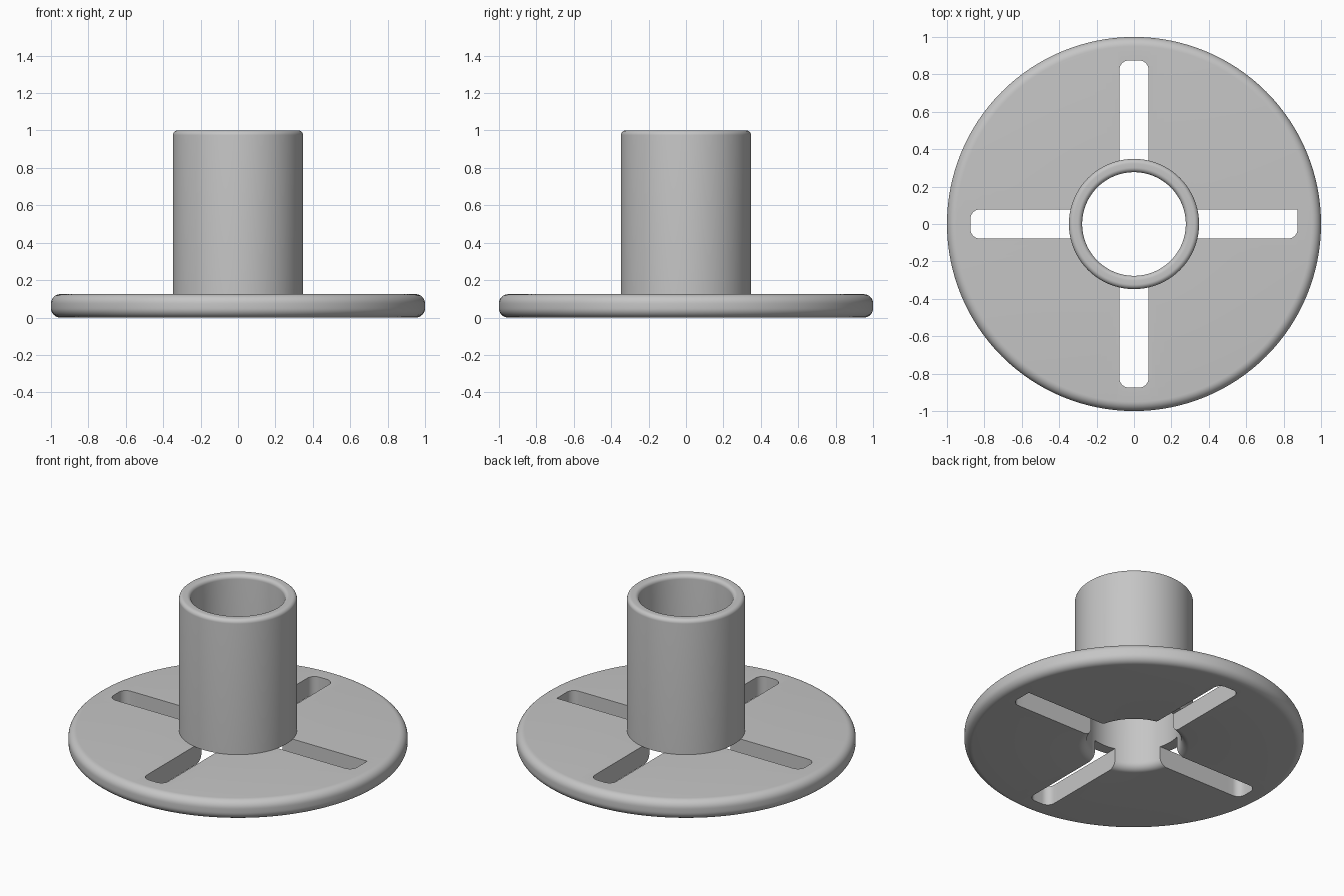
import bpy, bmesh
from math import sin, cos, pi, radians
from mathutils import Matrix, Vector

if "Cube" in bpy.data.objects:
    bpy.data.objects.remove(bpy.data.objects["Cube"])

SEGMENTS = 128
PLATE_R, PLATE_H = 1.0, 0.125
TUBE_R, BORE_R, TUBE_TOP = 0.348, 0.277, 1.0
SLOT_HALF, SLOT_END = 0.0775, 0.875

grey = bpy.data.materials.new("plain_grey")
grey.use_nodes = True
GREY = (0.56, 0.56, 0.56, 1)
grey.diffuse_color = GREY
grey.node_tree.nodes["Principled BSDF"].inputs["Base Color"].default_value = GREY


def fillet(cx, cy, radius, start, steps=8):
    """Quarter circle of points, counter-clockwise from the start angle."""
    angles = [radians(start + 90 * i / steps) for i in range(steps + 1)]
    return [(cx + radius * cos(a), cy + radius * sin(a)) for a in angles]


def make_object(name, bm):
    bmesh.ops.recalc_face_normals(bm, faces=bm.faces)
    mesh = bpy.data.meshes.new(name)
    bm.to_mesh(mesh)
    bm.free()
    mesh.materials.append(grey)
    obj = bpy.data.objects.new(name, mesh)
    bpy.context.collection.objects.link(obj)
    return obj


def lathe(name, profile):
    """Turn a closed (radius, height) profile around the z axis."""
    bm = bmesh.new()
    rings = []
    for i in range(SEGMENTS):
        a = 2 * pi * i / SEGMENTS
        rings.append([bm.verts.new((r * cos(a), r * sin(a), z)) for r, z in profile])
    n = len(profile)
    for i, ring in enumerate(rings):
        after = rings[(i + 1) % SEGMENTS]
        for j in range(n):
            k = (j + 1) % n
            bm.faces.new((ring[j], after[j], after[k], ring[k]))
    return make_object(name, bm)


def smooth(obj):
    bpy.ops.object.select_all(action="DESELECT")
    obj.select_set(True)
    bpy.context.view_layer.objects.active = obj
    bpy.ops.object.shade_smooth_by_angle(angle=radians(30))


# Round base plate with rounded rim and flared bore mouth
r = 0.05
base_plate = lathe("base_plate",
                   fillet(PLATE_R - r, r, r, -90)
                   + fillet(PLATE_R - r, PLATE_H - r, r, 0)
                   + [(BORE_R, PLATE_H)]
                   + fillet(BORE_R + r, r, r, 180))

# Upright tube with rounded lip
r = 0.025
tube = lathe("tube",
             [(BORE_R, PLATE_H), (TUBE_R, PLATE_H)]
             + fillet(TUBE_R - r, TUBE_TOP - r, r, 0)
             + fillet(BORE_R + r, TUBE_TOP - r, r, 90))

# Four radial slot cutters; the right one has one square corner
bm = bmesh.new()
r = 0.05
for turn in range(4):
    outline = [(0.15, -SLOT_HALF)] + fillet(SLOT_END - r, r - SLOT_HALF, r, -90)
    if turn == 0:
        outline.append((SLOT_END, SLOT_HALF))
    else:
        outline += fillet(SLOT_END - r, SLOT_HALF - r, r, 0)
    outline.append((0.15, SLOT_HALF))
    spin = Matrix.Rotation(turn * pi / 2, 3, "Z")
    face = bm.faces.new([bm.verts.new(spin @ Vector((x, y, -0.1))) for x, y in outline])
    grown = bmesh.ops.extrude_face_region(bm, geom=[face])["geom"]
    bmesh.ops.translate(bm, vec=(0, 0, 0.4),
                        verts=[g for g in grown if isinstance(g, bmesh.types.BMVert)])
slot_cutter = make_object("slot_cutter", bm)

# Cut the slots through the plate into the bore
cut = base_plate.modifiers.new("slots", "BOOLEAN")
cut.operation = "DIFFERENCE"
cut.solver = "EXACT"
cut.object = slot_cutter
bpy.context.view_layer.objects.active = base_plate
bpy.ops.object.modifier_apply(modifier=cut.name)
bpy.data.objects.remove(slot_cutter)

for part in (base_plate, tube):
    smooth(part)
